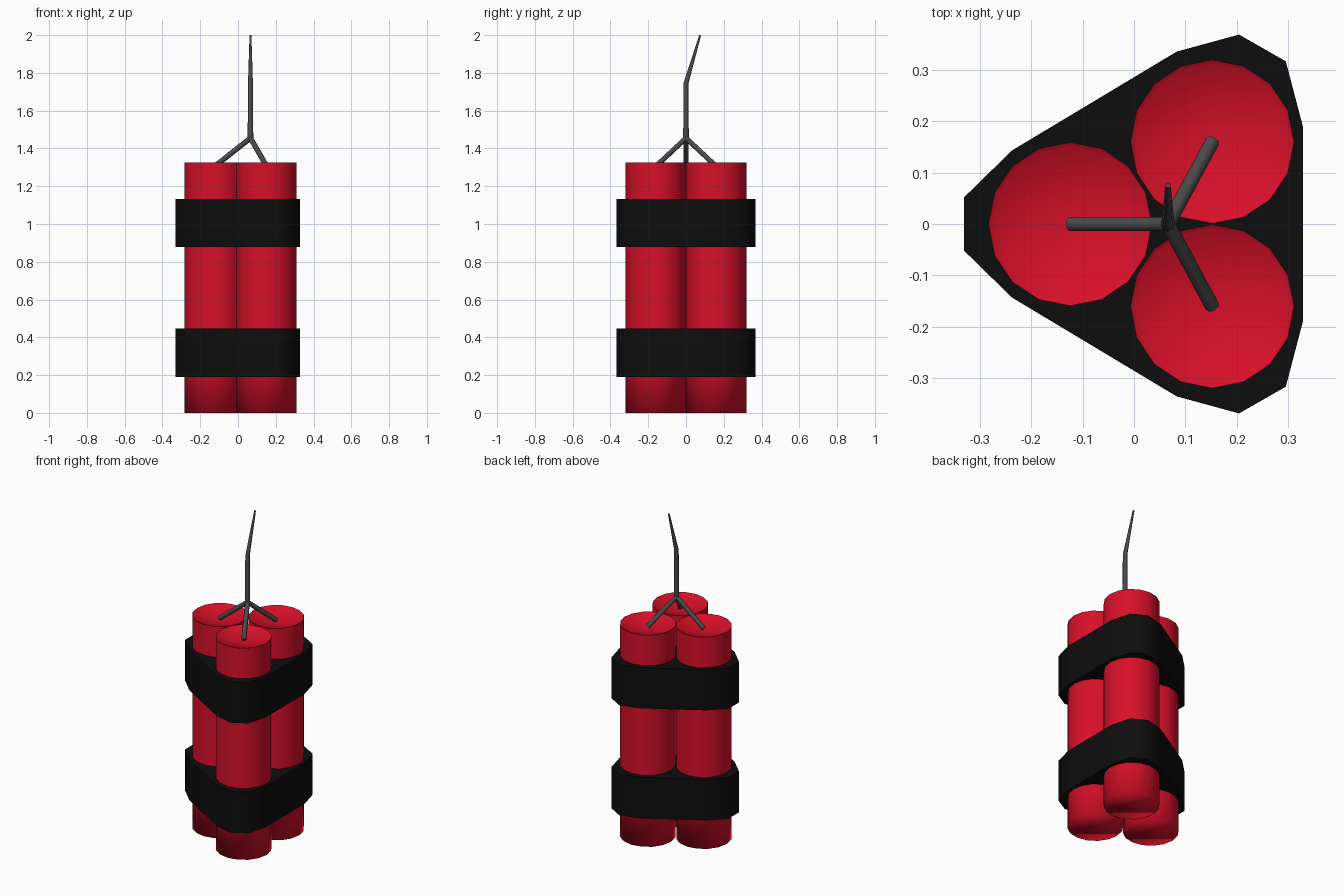
import bpy, bmesh, math

if "Cube" in bpy.data.objects:
    bpy.data.objects.remove(bpy.data.objects["Cube"])


def material(name, rgb):
    m = bpy.data.materials.new(name)
    m.diffuse_color = (*rgb, 1)
    m.use_nodes = True
    m.node_tree.nodes["Principled BSDF"].inputs["Base Color"].default_value = m.diffuse_color
    return m


RED = material("red_paper", (0.68, 0.005, 0.022))
BLACK = material("black_tape", (0.004, 0.004, 0.004))
GREY = material("grey_cord", (0.07, 0.07, 0.07))


def finish(bm, name, mat):
    bmesh.ops.recalc_face_normals(bm, faces=bm.faces)
    me = bpy.data.meshes.new(name)
    bm.to_mesh(me)
    bm.free()
    me.materials.append(mat)
    ob = bpy.data.objects.new(name, me)
    bpy.context.collection.objects.link(ob)
    return ob


def stick(name, cx, cy, sides=16):
    # 16-sided tube with a flat base and a dished top
    profile = [(0.159, 0), (0.159, 0.32), (0.159, 1.325), (0.15, 1.318)]
    bm = bmesh.new()
    rings = []
    for r, z in profile:
        rings.append([bm.verts.new((cx + r * math.cos(2 * math.pi * i / sides),
                                    cy + r * math.sin(2 * math.pi * i / sides), z))
                      for i in range(sides)])
    dish = bm.verts.new((cx, cy, 1.285))
    bm.faces.new(rings[0])
    for i in range(sides):
        j = (i + 1) % sides
        for a, b in zip(rings, rings[1:]):
            bm.faces.new((a[i], a[j], b[j], b[i]))
        bm.faces.new((rings[-1][i], rings[-1][j], dish))
    for f in bm.faces:
        f.smooth = True
    # crisp top rim
    rim = set(rings[2])
    for e in bm.edges:
        if e.verts[0] in rim and e.verts[1] in rim:
            e.smooth = False
    finish(bm, name, RED)


def band(name, z0, z1):
    # rounded-triangle strap, outline mirrored across y = 0
    half = [(-0.33, 0.052), (-0.237, 0.143), (0.083, 0.335),
            (0.204, 0.368), (0.295, 0.316), (0.328, 0.19)]
    outline = half + [(x, -y) for x, y in reversed(half)]
    bm = bmesh.new()
    base = bm.faces.new([bm.verts.new((x, y, z0)) for x, y in outline])
    top = bmesh.ops.extrude_face_region(bm, geom=[base], use_keep_orig=True)["geom"]
    bmesh.ops.translate(bm, vec=(0, 0, z1 - z0),
                        verts=[v for v in top if isinstance(v, bmesh.types.BMVert)])
    ob = finish(bm, name, BLACK)
    bpy.ops.object.select_all(action='DESELECT')
    ob.select_set(True)
    bpy.context.view_layer.objects.active = ob
    bpy.ops.object.shade_smooth_by_angle(angle=math.radians(60))


def cord(name, points):
    # thin tube along points of (x, y, z, radius)
    cu = bpy.data.curves.new(name, 'CURVE')
    cu.dimensions = '3D'
    cu.bevel_depth = 1
    cu.bevel_resolution = 2
    cu.use_fill_caps = True
    sp = cu.splines.new('POLY')
    sp.points.add(len(points) - 1)
    for p, (x, y, z, r) in zip(sp.points, points):
        p.co = (x, y, z, 1)
        p.radius = r
    cu.materials.append(GREY)
    ob = bpy.data.objects.new(name, cu)
    bpy.context.collection.objects.link(ob)
    bpy.ops.object.select_all(action='DESELECT')
    ob.select_set(True)
    bpy.context.view_layer.objects.active = ob
    bpy.ops.object.convert(target='MESH')
    bpy.ops.object.shade_smooth_by_angle(angle=math.radians(50))


# sticks, each with a short fuse leading to the shared junction
centres = {"left": (-0.124, 0), "back": (0.152, 0.16), "front": (0.152, -0.16)}
for side, (x, y) in centres.items():
    stick(side + "_stick", x, y)
    cord(side + "_fuse", [(x, y, 1.305, 0.014), (0.066, 0, 1.455, 0.014)])

# straps
band("lower_band", 0.19, 0.447)
band("upper_band", 0.878, 1.133)

# main fuse, bent backwards and tapering
cord("main_fuse", [(0.066, 0, 1.445, 0.015), (0.066, 0, 1.745, 0.013),
                   (0.066, 0.075, 2.0, 0.005)])
